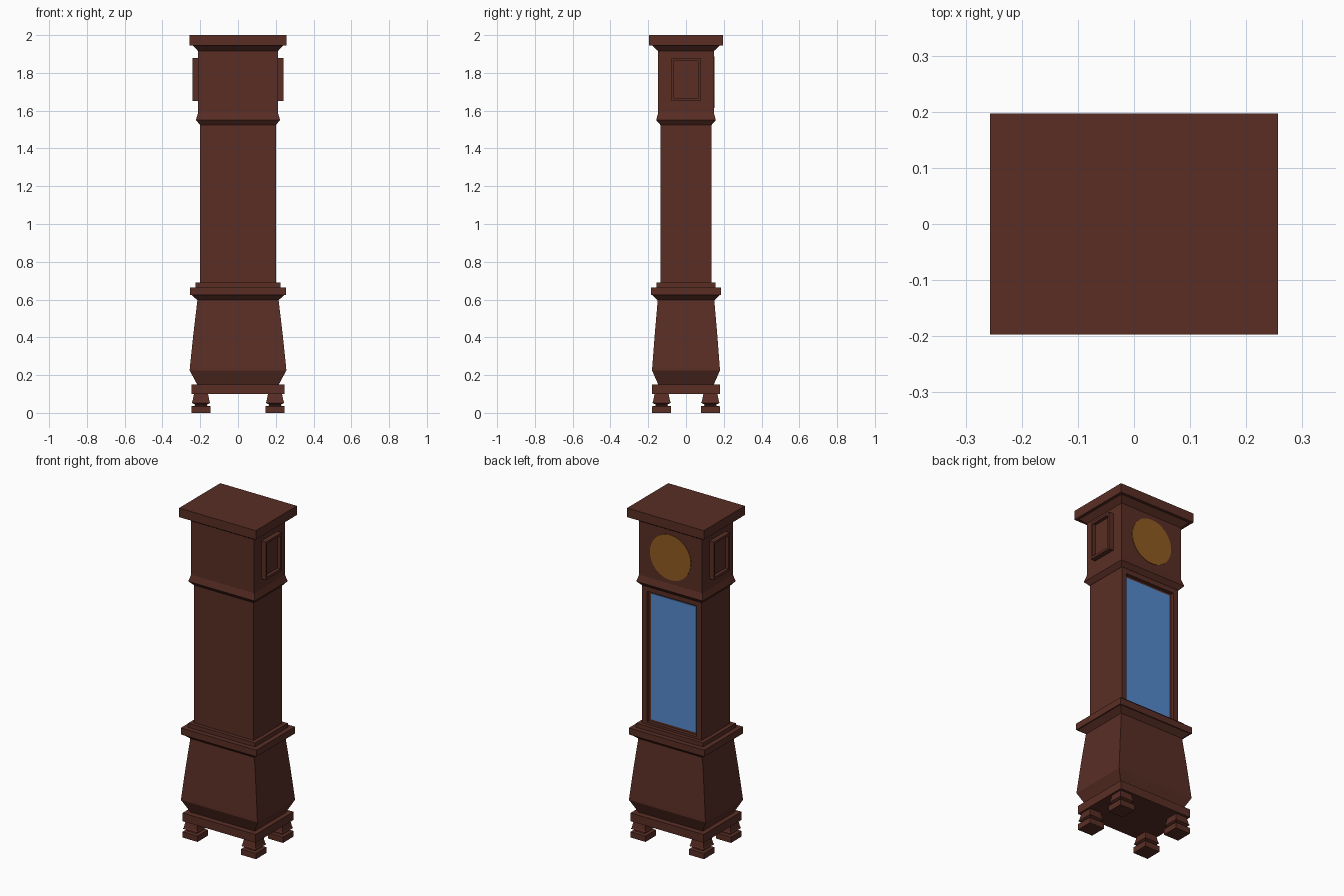
import bpy, bmesh, math
from mathutils import Matrix, Vector

if "Cube" in bpy.data.objects:
    bpy.data.objects.remove(bpy.data.objects["Cube"])


def material(name, rgb):
    m = bpy.data.materials.new(name)
    m.diffuse_color = (*rgb, 1)
    m.use_nodes = True
    m.node_tree.nodes["Principled BSDF"].inputs["Base Color"].default_value = m.diffuse_color
    return m


WOOD = material("dark red wood", (0.10, 0.027, 0.018))
GLASS = material("blue glass", (0.089, 0.255, 0.62))
BRASS = material("brass dial", (0.28, 0.105, 0.0145))


def finish(name, bm, mat):
    bmesh.ops.recalc_face_normals(bm, faces=bm.faces)
    me = bpy.data.meshes.new(name)
    bm.to_mesh(me)
    bm.free()
    me.materials.append(mat)
    ob = bpy.data.objects.new(name, me)
    bpy.context.collection.objects.link(ob)
    return ob


def stack(rings, cx=0.0, cy=0.0):
    """Closed square-section solid from (z, half x, half y) rings."""
    bm = bmesh.new()
    loops = [[bm.verts.new((cx + sx * hx, cy + sy * hy, z))
              for sx, sy in ((-1, -1), (1, -1), (1, 1), (-1, 1))]
             for z, hx, hy in rings]
    for a, b in zip(loops, loops[1:]):
        for i in range(4):
            j = (i + 1) % 4
            bm.faces.new((a[i], a[j], b[j], b[i]))
    bm.faces.new(loops[0][::-1])
    bm.faces.new(loops[-1])
    bmesh.ops.recalc_face_normals(bm, faces=bm.faces)
    return bm


def recess(bm, direction, margin, depth):
    """Inset the face looking along direction and sink it."""
    d = Vector(direction)
    bm.normal_update()
    face = max(bm.faces, key=lambda f: f.normal.dot(d))
    bmesh.ops.inset_individual(bm, faces=[face], thickness=margin)
    new = bmesh.ops.extrude_discrete_faces(bm, faces=[face])["faces"][0]
    bmesh.ops.translate(bm, verts=new.verts, vec=-d * depth)


# turned square feet
foot = [(0, .05, .05), (.035, .05, .05), (.038, .032, .032), (.045, .032, .032),
        (.053, .049, .049), (.062, .045, .045), (.102, .037, .037)]
for nx, sx in (("left", -1), ("right", 1)):
    for ny, sy in (("front", -1), ("back", 1)):
        finish(f"{ny}_{nx}_foot", stack(foot, sx * .196, sy * .129), WOOD)

# base plate and swelling plinth
finish("base_plate", stack([(.10, .245, .181), (.15, .245, .181)]), WOOD)
finish("plinth", stack([(.15, .216, .147), (.225, .256, .18), (.24, .255, .179),
                        (.42, .236, .165), (.605, .214, .149)]), WOOD)

# waist moulding
finish("waist_moulding", stack([(.595, .213, .148), (.625, .247, .18), (.625, .253, .186),
                                (.665, .253, .186), (.665, .224, .157),
                                (.69, .224, .157)]), WOOD)

# trunk with recessed door opening on the dial side
trunk = stack([(.67, .20, .135), (1.53, .20, .135)])
recess(trunk, (0, 1, 0), .048, .02)
finish("trunk", trunk, WOOD)
finish("door_glass", stack([(.718, .152, .003), (1.482, .152, .003)], 0, .116), GLASS)

# neck moulding, hood and cornice
finish("neck_moulding", stack([(1.525, .201, .136), (1.55, .223, .158),
                               (1.59, .211, .147)]), WOOD)
finish("hood", stack([(1.59, .211, .147), (1.92, .211, .147)]), WOOD)
finish("cornice", stack([(1.915, .211, .147), (1.945, .24, .18), (1.945, .257, .197),
                         (2.0, .257, .197)]), WOOD)

# framed side panels on the hood
for name, s in (("left", -1), ("right", 1)):
    panel = stack([(1.65, .016, .077), (1.88, .016, .077)], s * .224)
    recess(panel, (s, 0, 0), .02, .02)
    finish(f"{name}_side_panel", panel, WOOD)

# round dial plate
bm = bmesh.new()
bmesh.ops.create_cone(bm, cap_ends=True, segments=32, radius1=.137, radius2=.137, depth=.006,
                      matrix=Matrix.Translation((0, .147, 1.75))
                      @ Matrix.Rotation(math.pi / 2, 4, 'X'))
finish("dial", bm, BRASS)
